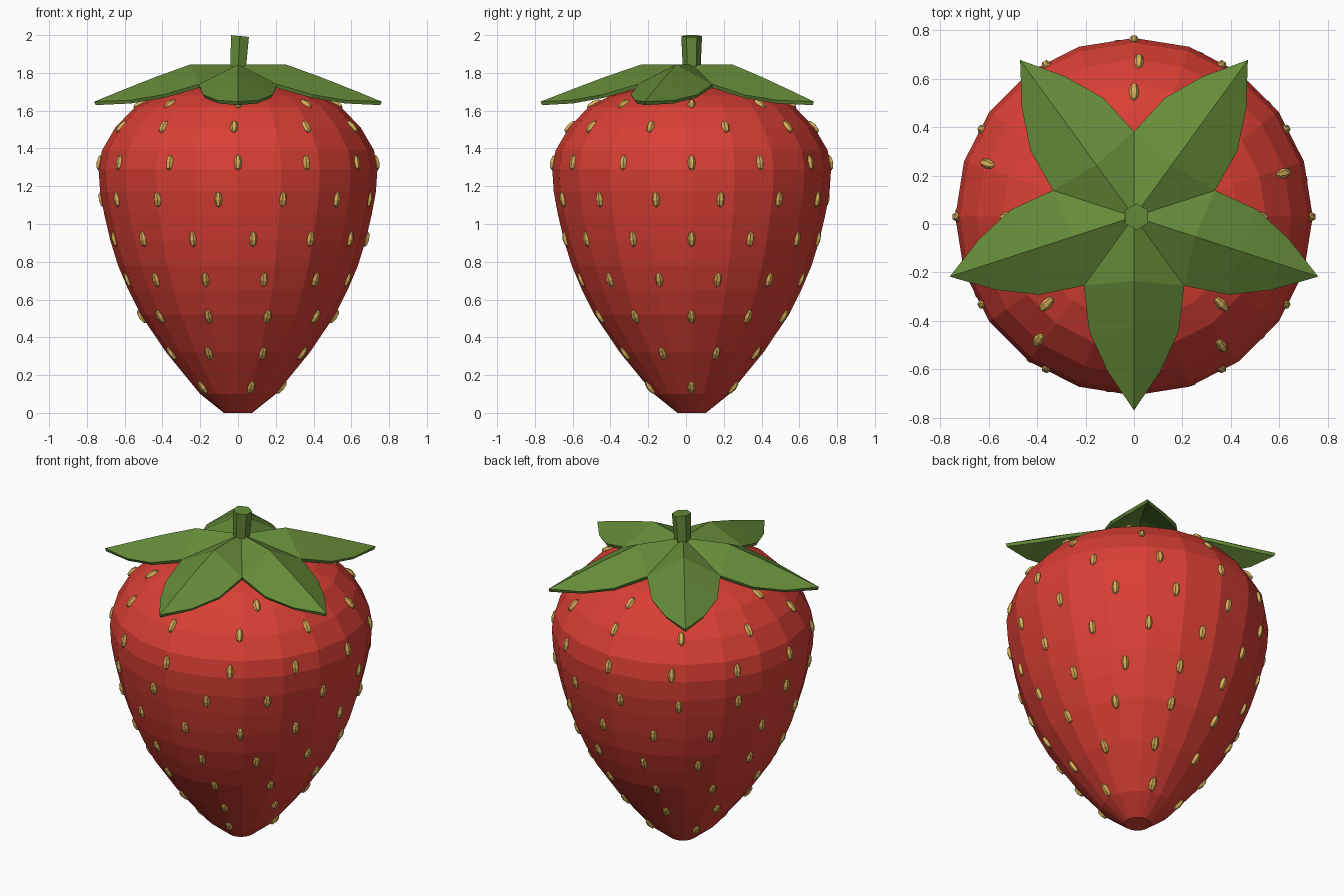
import bpy, bmesh, math
from math import sin, cos, pi, radians
from mathutils import Vector, Matrix

if "Cube" in bpy.data.objects:
    bpy.data.objects.remove(bpy.data.objects["Cube"])

CY = 0.03      # body axis sits slightly behind the origin
SIDES = 20


def material(name, rgb):
    m = bpy.data.materials.new(name)
    m.diffuse_color = (*rgb, 1)
    m.use_nodes = True
    m.node_tree.nodes["Principled BSDF"].inputs["Base Color"].default_value = m.diffuse_color
    return m


def finish(bm, name, mat):
    me = bpy.data.meshes.new(name)
    bm.to_mesh(me)
    bm.free()
    me.materials.append(mat)
    ob = bpy.data.objects.new(name, me)
    ob.location.y = CY
    bpy.context.collection.objects.link(ob)
    return ob


red = material("fruit_red", (0.70, 0.05, 0.035))
green = material("leaf_green", (0.13, 0.26, 0.04))
gold = material("seed_gold", (0.68, 0.43, 0.10))

# Fruit body: revolved profile (radius, height)
profile = [(0.075, 0), (0.20, 0.10), (0.38, 0.32), (0.515, 0.52), (0.58, 0.65),
           (0.635, 0.78), (0.675, 0.91), (0.708, 1.05), (0.73, 1.17), (0.738, 1.29),
           (0.72, 1.39), (0.65, 1.51), (0.545, 1.62), (0.43, 1.68), (0.30, 1.715),
           (0.10, 1.74)]
bm = bmesh.new()
rings = [[bm.verts.new((r * cos(2 * pi * i / SIDES), r * sin(2 * pi * i / SIDES), z))
          for i in range(SIDES)] for r, z in profile]
for a, b in zip(rings, rings[1:]):
    for i in range(SIDES):
        j = (i + 1) % SIDES
        bm.faces.new((a[i], a[j], b[j], b[i]))
bm.faces.new(rings[0][::-1])
bm.faces.new(rings[-1])
finish(bm, "fruit_body", red)


# Seeds: rows of (height, count, start angle), laid along the body slope
def surface(z, ang):
    for (r0, z0), (r1, z1) in zip(profile, profile[1:]):
        if z0 <= z <= z1:
            r = r0 + (r1 - r0) * (z - z0) / (z1 - z0)
            step = 2 * pi / SIDES
            off = ang % step - step / 2
            r *= cos(step / 2) / cos(off)      # stay on the flat facet
            return r, Vector((r1 - r0, 0, z1 - z0)).normalized()


rows = [(0.135, 5, 0), (0.315, 8, 20.5), (0.51, 10, 0), (0.705, 12, 13.4), (0.92, 13, 0),
        (1.13, 13, 12.4), (1.325, 12, 0), (1.515, 10, 16.2), (1.635, 8, 0)]
bm = bmesh.new()
for z, count, start in rows:
    for k in range(count):
        ang = radians(start) + 2 * pi * k / count
        r, along = surface(z, ang)
        out = Vector((along.z, 0, -along.x))
        side = Vector((0, 1, 0))
        axes = Matrix((out, side, along)).transposed().to_4x4()
        mat = (Matrix.Rotation(ang, 4, 'Z') @ Matrix.Translation((r, 0, z)) @ axes
               @ Matrix.Diagonal((0.020, 0.021, 0.043, 1)))
        bmesh.ops.create_uvsphere(bm, u_segments=6, v_segments=4, radius=1, matrix=mat)
finish(bm, "seeds", gold)

# Leaf crown: five ridged leaves joined at the centre
# stations: (edge along, edge half width, edge z, ridge along, ridge z)
stations = [(0.285, 0.207, 1.74, 0.265, 1.845), (0.473, 0.185, 1.685, 0.46, 1.778),
            (0.637, 0.11, 1.655, 0.63, 1.714)]
bm = bmesh.new()
centre = bm.verts.new((0, 0, 1.845))
for k in range(5):
    a = radians(-90 + 72 * k)

    def vert(along, across, z):
        return bm.verts.new((along * cos(a) - across * sin(a),
                             along * sin(a) + across * cos(a), z))

    right = [vert(s[0], -s[1], s[2]) for s in stations]
    left = [vert(s[0], s[1], s[2]) for s in stations]
    mid = [vert(s[3], 0, s[4]) for s in stations]
    tip = vert(0.80, 0, 1.648)
    bm.faces.new((centre, right[0], mid[0]))
    bm.faces.new((centre, mid[0], left[0]))
    for i in range(2):
        bm.faces.new((right[i], right[i + 1], mid[i + 1], mid[i]))
        bm.faces.new((mid[i], mid[i + 1], left[i + 1], left[i]))
    bm.faces.new((right[2], tip, mid[2]))
    bm.faces.new((mid[2], tip, left[2]))
bmesh.ops.remove_doubles(bm, verts=bm.verts, dist=0.004)
crown = finish(bm, "leaf_crown", green)
mod = crown.modifiers.new("thickness", 'SOLIDIFY')
mod.thickness = 0.02
mod.offset = -1

# Stem: slightly leaning, flaring hexagonal stub
bm = bmesh.new()
loops = []
for cx, r, z, tilt in [(0, 0.046, 1.80, 0), (0.01, 0.055, 1.995, -0.10)]:
    loops.append([bm.verts.new((cx + r * cos(t), r * sin(t), z + tilt * r * cos(t)))
                  for t in [pi / 2 + i * pi / 3 for i in range(6)]])
for i in range(6):
    j = (i + 1) % 6
    bm.faces.new((loops[0][i], loops[0][j], loops[1][j], loops[1][i]))
bm.faces.new(loops[0][::-1])
bm.faces.new(loops[1])
finish(bm, "stem", green)
